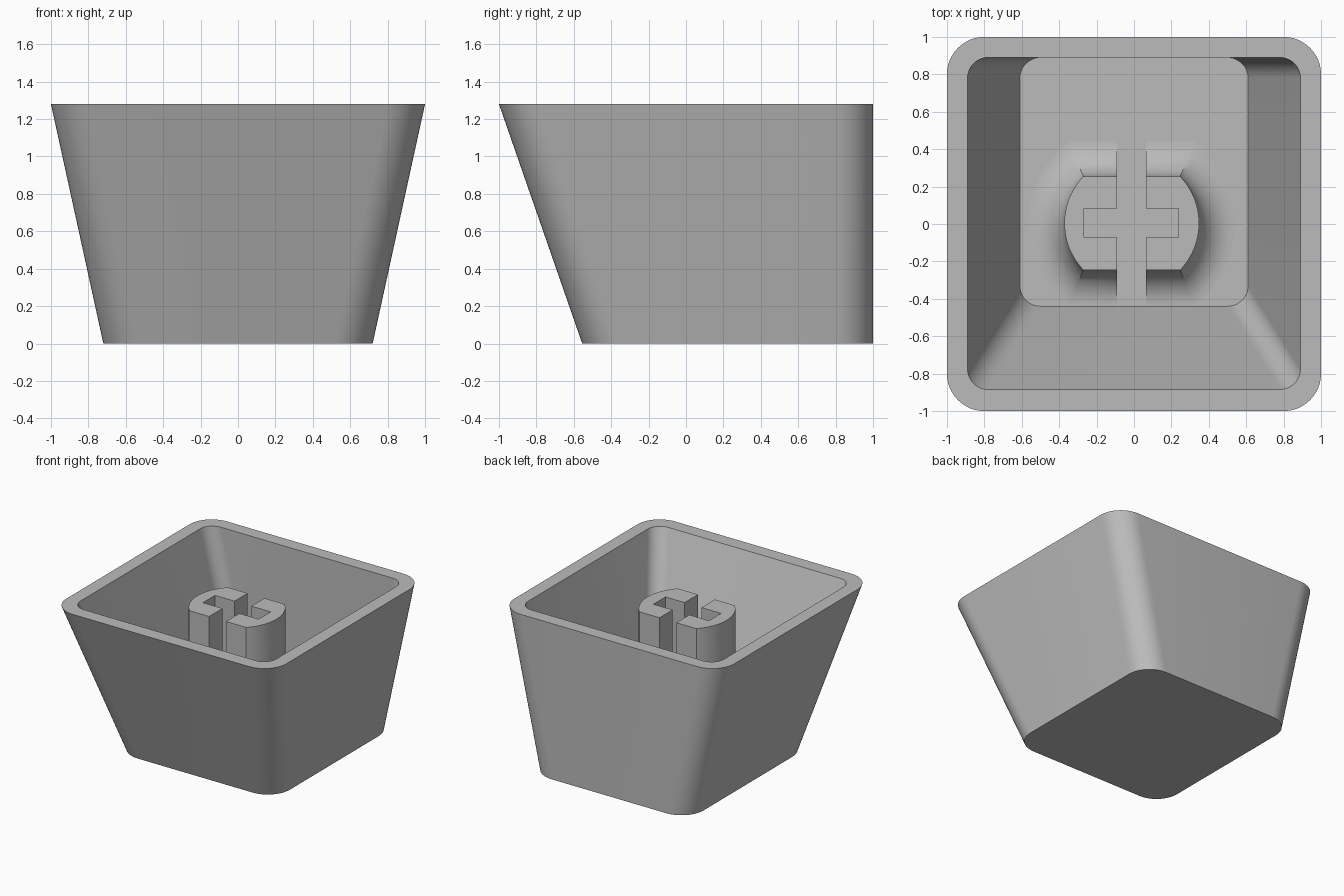
import bpy, bmesh, math

cube = bpy.data.objects.get("Cube")
if cube:
    bpy.data.objects.remove(cube)

HEIGHT, FLOOR, STEM_TOP = 1.28, 0.16, 1.165
SEGMENTS = 12

grey = bpy.data.materials.new("grey_plastic")
grey.use_nodes = True
grey.diffuse_color = (0.5, 0.5, 0.5, 1)
grey.node_tree.nodes["Principled BSDF"].inputs["Base Color"].default_value = (0.5, 0.5, 0.5, 1)


def rounded_rect(x0, x1, y0, y1, r, z):
    """Counter-clockwise rounded rectangle."""
    pts = []
    corners = [(x1 - r, y1 - r), (x0 + r, y1 - r), (x0 + r, y0 + r), (x1 - r, y0 + r)]
    for i, (cx, cy) in enumerate(corners):
        for k in range(SEGMENTS + 1):
            a = math.pi / 2 * (i + k / SEGMENTS)
            pts.append((cx + r * math.cos(a), cy + r * math.sin(a), z))
    return pts


def stem_outline(grow, z):
    """Disc with flattened front and back, offset outwards by grow."""
    r, flat = 0.36 + grow, 0.25 + grow
    a = math.asin(flat / r)
    pts = []
    for start in (-a, math.pi - a):
        for k in range(2 * SEGMENTS + 1):
            t = start + 2 * a * k / (2 * SEGMENTS)
            pts.append((r * math.cos(t) - 0.012, r * math.sin(t) + 0.004, z))
    return pts


def loft(name, rings):
    """Skin a stack of matching rings and cap both ends."""
    bm = bmesh.new()
    loops = [[bm.verts.new(p) for p in ring] for ring in rings]
    for low, high in zip(loops, loops[1:]):
        for i in range(len(low)):
            j = (i + 1) % len(low)
            bm.faces.new((low[i], low[j], high[j], high[i]))
    bm.faces.new(loops[0][::-1])
    bm.faces.new(loops[-1])
    bmesh.ops.recalc_face_normals(bm, faces=bm.faces)
    mesh = bpy.data.meshes.new(name)
    bm.to_mesh(mesh)
    bm.free()
    mesh.materials.append(grey)
    obj = bpy.data.objects.new(name, mesh)
    bpy.context.collection.objects.link(obj)
    return obj


def activate(obj):
    bpy.ops.object.select_all(action="DESELECT")
    obj.select_set(True)
    bpy.context.view_layer.objects.active = obj


def cut_box(obj, x0, x1, y0, y1):
    """Cut a vertical slot through the whole height."""
    bpy.ops.mesh.primitive_cube_add(size=1, location=((x0 + x1) / 2, (y0 + y1) / 2, 0.7))
    cutter = bpy.context.object
    cutter.name = "slot_cutter"
    cutter.scale = (x1 - x0, y1 - y0, 2)
    cutter.hide_render = True
    bpy.context.view_layer.update()
    activate(obj)
    mod = obj.modifiers.new("slot", "BOOLEAN")
    mod.operation, mod.solver, mod.object = "DIFFERENCE", "EXACT", cutter
    bpy.ops.object.modifier_apply(modifier=mod.name)
    bpy.data.objects.remove(cutter)


# Tapered hollow shell, vertical at the back
shell = loft("shell", [
    rounded_rect(-0.72, 0.72, -0.555, 1, 0.2, 0),
    rounded_rect(-1, 1, -1, 1, 0.2, HEIGHT),
    rounded_rect(-0.89, 0.89, -0.885, 0.89, 0.11, HEIGHT),
    rounded_rect(-0.61, 0.61, -0.44, 0.89, 0.11, FLOOR),
])

# Mounting stem with a filleted foot
FILLET = 0.19
rings = [stem_outline(FILLET, FLOOR - 0.02)]
for k in range(SEGMENTS + 1):
    a = math.pi / 2 * k / SEGMENTS
    rings.append(stem_outline(FILLET * (1 - math.sin(a)), FLOOR + FILLET * (1 - math.cos(a))))
rings.append(stem_outline(0, STEM_TOP))
stem = loft("stem", rings)

# Cross-shaped socket, open at the front and back
cut_box(stem, -0.09, 0.063, -0.6, 0.6)
cut_box(stem, -0.268, 0.237, -0.072, 0.084)

for obj in (shell, stem):
    activate(obj)
    bpy.ops.object.shade_smooth_by_angle(angle=math.radians(30))
